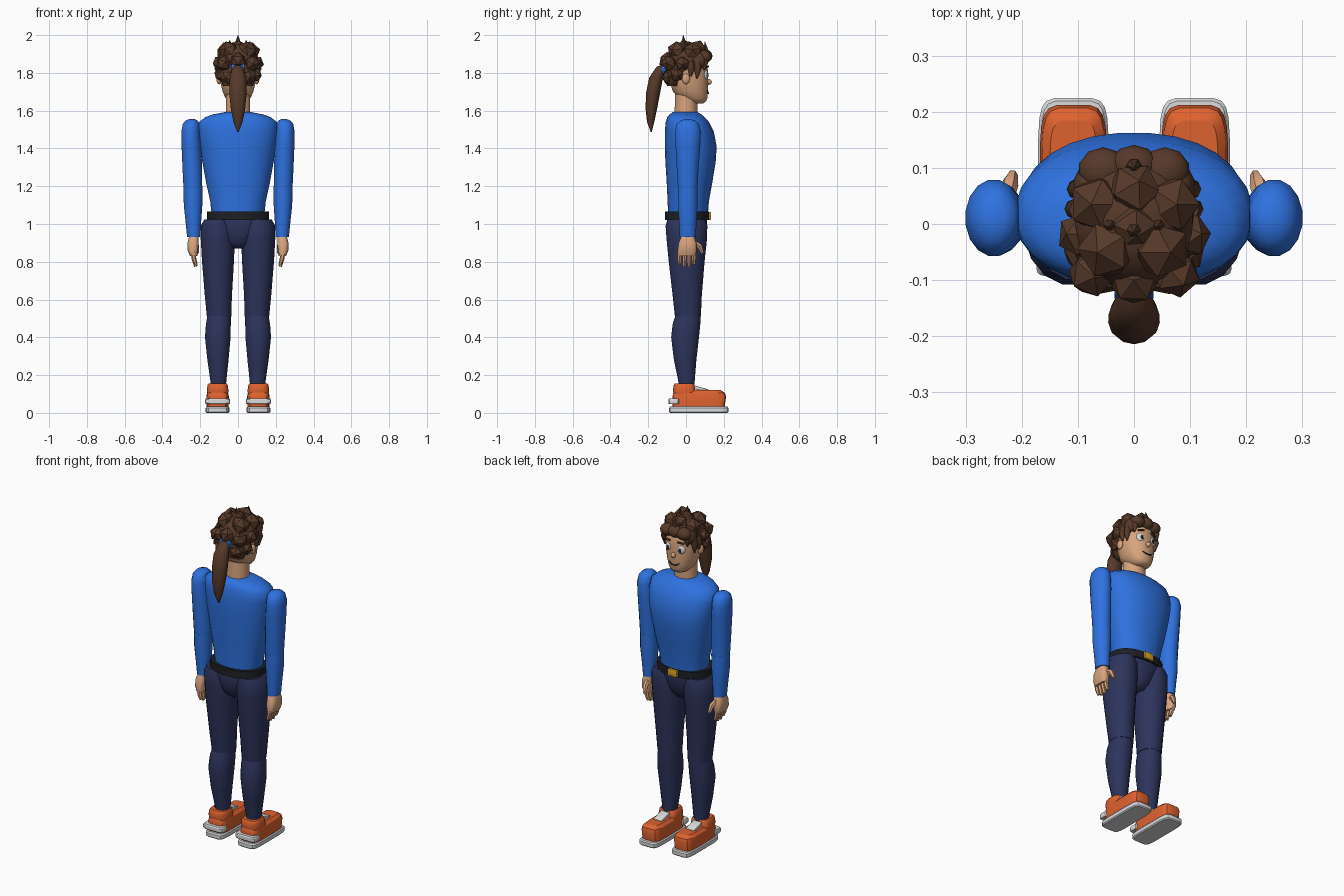
import bpy, bmesh, math
from mathutils import Vector, Matrix


def material(name, r, g, b):
    m = bpy.data.materials.new(name)
    lin = [((c / 255 + 0.055) / 1.055) ** 2.4 for c in (r, g, b)]
    m.diffuse_color = (*lin, 1)
    return m


BLUE = material("shirt blue", 46, 114, 224)
NAVY = material("trouser navy", 45, 52, 92)
ORANGE = material("shoe orange", 222, 98, 46)
SKIN = material("skin", 216, 164, 126)
HAIR = material("hair brown", 86, 57, 41)
WHITE = material("white", 218, 219, 220)
BLACK = material("belt black", 30, 31, 36)
GOLD = material("buckle gold", 214, 164, 40)


def finish(name, bm, mat, smooth=True, angle=40):
    bmesh.ops.recalc_face_normals(bm, faces=bm.faces)
    me = bpy.data.meshes.new(name)
    bm.to_mesh(me)
    bm.free()
    me.materials.append(mat)
    ob = bpy.data.objects.new(name, me)
    bpy.context.collection.objects.link(ob)
    if smooth:
        bpy.ops.object.select_all(action='DESELECT')
        ob.select_set(True)
        bpy.context.view_layer.objects.active = ob
        bpy.ops.object.shade_smooth_by_angle(angle=math.radians(angle))
    return ob


def loft(name, sections, mat, n=20, power=2.0, angle=40):
    """Stack of rounded sections: z, x centre, y back, y front, half width."""
    bm = bmesh.new()
    rings = []
    for z, cx, y0, y1, rx in sections:
        ring = []
        for i in range(n):
            a = 2 * math.pi * (i + 0.5) / n
            c, s = math.cos(a), math.sin(a)
            px = math.copysign(abs(c) ** (2 / power), c) * rx
            py = math.copysign(abs(s) ** (2 / power), s) * (y1 - y0) / 2
            ring.append(bm.verts.new((cx + px, (y0 + y1) / 2 + py, z)))
        rings.append(ring)
    for a, b in zip(rings, rings[1:]):
        for i in range(n):
            j = (i + 1) % n
            bm.faces.new((a[i], a[j], b[j], b[i]))
    bm.faces.new(rings[0])
    bm.faces.new(rings[-1])
    return finish(name, bm, mat, True, angle)


def ball(name, loc, size, mat, sub=3, smooth=True, rot=(0, 0, 0)):
    bm = bmesh.new()
    bmesh.ops.create_icosphere(bm, subdivisions=sub, radius=1)
    ob = finish(name, bm, mat, smooth, 80)
    ob.location, ob.scale, ob.rotation_euler = loc, size, rot
    return ob


def block(name, loc, size, mat, bevel=0.008, rot=(0, 0, 0)):
    bm = bmesh.new()
    bmesh.ops.create_cube(bm, size=1)
    bmesh.ops.scale(bm, vec=size, verts=bm.verts)
    if bevel:
        bmesh.ops.bevel(bm, geom=bm.edges[:], offset=bevel, segments=2, affect='EDGES', profile=0.5)
    ob = finish(name, bm, mat)
    ob.location, ob.rotation_euler = loc, rot
    return ob


def tube(name, pts, radii, mat, n=8, squash=1.0, cap=True):
    """Tapered tube along a path in the vertical plane."""
    bm = bmesh.new()
    rings = []
    pts = [Vector(p) for p in pts]
    for i, p in enumerate(pts):
        t = (pts[min(i + 1, len(pts) - 1)] - pts[max(i - 1, 0)]).normalized()
        side = Vector((1, 0, 0)) if abs(t.x) < 0.7 else Vector((0, 0, 1))
        u = (side - t * side.dot(t)).normalized()
        v = t.cross(u)
        rings.append([bm.verts.new(p + radii[i] * (math.cos(a) * u + squash * math.sin(a) * v))
                      for a in (2 * math.pi * k / n for k in range(n))])
    for a, b in zip(rings, rings[1:]):
        for k in range(n):
            bm.faces.new((a[k], a[(k + 1) % n], b[(k + 1) % n], b[k]))
    bm.faces.new(rings[0])
    bm.faces.new(rings[-1])
    return finish(name, bm, mat, True, 50)


# Torso, belt and pelvis
loft("torso", [(1.03, 0, -.095, .115, .138), (1.12, 0, -.098, .122, .148), (1.22, 0, -.103, .14, .17),
               (1.33, 0, -.11, .158, .19), (1.41, 0, -.113, .163, .203), (1.49, 0, -.113, .148, .212),
               (1.54, 0, -.108, .122, .207), (1.565, 0, -.1, .1, .175), (1.58, 0, -.088, .082, .135),
               (1.592, 0, -.07, .062, .072)], BLUE, 28, 2.2, 60)
loft("belt", [(1.02, 0, -.112, .122, .165), (1.065, 0, -.112, .122, .165)], BLACK, 28, 2.3)
block("belt_buckle", (0, .125, 1.043), (.062, .016, .042), GOLD, .004)
loft("pelvis", [(.87, 0, -.055, .06, .045), (.9, 0, -.085, .085, .08), (.95, 0, -.1, .105, .108),
                (1.0, 0, -.105, .112, .15), (1.03, 0, -.1, .112, .155)], NAVY, 20, 2.2, 60)

for s, side in ((-1, "left"), (1, "right")):
    # Legs
    loft(side + "_thigh", [(.51, s * .1, -.06, .08, .066), (.62, s * .104, -.072, .085, .073),
                           (.8, s * .106, -.093, .1, .086), (.92, s * .107, -.105, .113, .092),
                           (.99, s * .108, -.11, .115, .09), (1.025, s * .105, -.1, .105, .075)], NAVY, 16, 2.1, 60)
    loft(side + "_shin", [(.12, s * .104, -.04, .045, .04), (.17, s * .104, -.042, .047, .043),
                          (.28, s * .106, -.065, .056, .057), (.4, s * .107, -.08, .07, .069),
                          (.47, s * .104, -.072, .077, .067), (.515, s * .1, -.058, .078, .063)], NAVY, 16, 2.1, 60)
    # Arms
    loft(side + "_upper_arm", [(1.16, s * .238, -.042, .06, .05), (1.3, s * .242, -.05, .068, .053),
                               (1.42, s * .247, -.057, .077, .053), (1.49, s * .25, -.058, .08, .051),
                               (1.53, s * .248, -.05, .07, .045), (1.547, s * .246, -.03, .05, .033),
                               (1.555, s * .244, -.008, .025, .015)], BLUE, 16, 2.0, 70)
    loft(side + "_forearm", [(.93, s * .234, -.034, .053, .036), (1.0, s * .236, -.037, .056, .041),
                             (1.1, s * .238, -.044, .063, .05), (1.18, s * .238, -.044, .062, .051)],
         BLUE, 16, 2.0, 60)
    # Hands
    loft(side + "_palm", [(.83, s * .235, -.045, .052, .02), (.86, s * .239, -.046, .057, .028),
                          (.9, s * .238, -.04, .056, .03), (.935, s * .234, -.026, .044, .025)],
         SKIN, 12, 3.2)
    for i in range(4):
        y = -.034 + .025 * i
        low = .775 if i in (1, 2) else .787
        tube(f"{side}_finger_{i + 1}", [(s * .238, y, .85), (s * .233, y, .815), (s * .223, y, low)],
             (.0125, .0125, .009), SKIN, 6)
    tube(side + "_thumb", [(s * .23, .035, .905), (s * .222, .07, .885), (s * .216, .088, .845)],
         (.014, .016, .009), SKIN, 6)
    # Shoes
    cx = s * .108
    loft(side + "_sole", [(0, cx, -.084, .22, .058), (.006, cx, -.09, .225, .063),
                          (.026, cx, -.09, .225, .063), (.033, cx, -.084, .22, .058)], WHITE, 20, 6, 30)
    loft(side + "_heel_band", [(.046, cx, -.09, -.035, .063), (.052, cx, -.094, -.035, .066),
                               (.07, cx, -.094, -.035, .066), (.076, cx, -.09, -.035, .063)], WHITE, 20, 6, 30)
    loft(side + "_shoe", [(.03, cx, -.072, .205, .058), (.085, cx, -.072, .213, .06),
                          (.105, cx, -.068, .207, .056), (.12, cx, -.06, .185, .042)], ORANGE, 20, 5, 30)
    loft(side + "_shoe_collar", [(.1, cx, -.065, .052, .056), (.118, cx, -.07, .05, .058),
                                 (.148, cx, -.066, .045, .054), (.156, cx, -.06, .04, .048)], ORANGE, 16, 3.5, 30)
    block(side + "_shoe_tongue", (cx, .077, .127), (.056, .085, .018), WHITE, .005, (-.28, 0, 0))

# Neck and head
loft("neck", [(1.57, 0, -.062, .062, .066), (1.69, 0, -.058, .062, .064)], SKIN, 20)
loft("head", [(1.638, 0, .03, .09, .03), (1.648, 0, .005, .106, .05), (1.668, 0, -.035, .114, .067),
              (1.7, 0, -.07, .117, .082), (1.75, 0, -.085, .118, .094), (1.81, 0, -.09, .117, .1),
              (1.86, 0, -.088, .11, .098), (1.9, 0, -.07, .09, .08), (1.925, 0, -.03, .05, .04)],
     SKIN, 24, 2.2, 70)
ball("nose", (0, .121, 1.752), (.014, .016, .016), SKIN, 2)
tube("mouth", [(.034 * k / 3, .1185 - .0008 * k * k, 1.692 + .0014 * k * k) for k in range(-3, 4)],
     [.002, .004, .004, .004, .004, .004, .002], BLACK, 6)
for s, side in ((-1, "left"), (1, "right")):
    ball(side + "_ear", (s * .1, .0, 1.768), (.014, .021, .029), SKIN, 2)
    ball(side + "_eye", (s * .042, .104, 1.79), (.023, .012, .026), WHITE, 3, True, (0, 0, -s * .3))
    ball(side + "_pupil", (s * .04, .114, 1.788), (.01, .005, .014), BLACK, 2, True, (0, 0, -s * .3))
    block(side + "_eyebrow", (s * .043, .112, 1.832), (.04, .012, .009), HAIR, .003, (0, s * .15, -s * .3))

# Hair: smooth cap under faceted curls
loft("hair_cap", [(1.73, 0, -.1, -.03, .08), (1.79, 0, -.112, -.01, .105), (1.84, 0, -.115, .09, .11),
                  (1.88, 0, -.11, .118, .106), (1.92, 0, -.085, .1, .085), (1.95, 0, -.04, .05, .045)],
     HAIR, 16, 2.1, 70)
curls = [(.066, .035, 1.91, .053), (.047, -.045, 1.915, .055), (.096, -.02, 1.85, .042),
         (.075, -.088, 1.85, .044), (.09, -.05, 1.79, .038), (.05, -.088, 1.775, .04)]
for k, (x, y, z, r) in enumerate(curls):
    for s in (-1, 1):
        ball(f"hair_curl_{k}_{s}", (s * x, y, z), (r, r, r), HAIR, 1, False, (.3 * k, .2 * s, s * .7 * k))
for k, (y, z, r) in enumerate([(-.1, 1.865, .046), (-.005, 1.93, .046), (.06, 1.925, .05)]):
    ball(f"hair_crown_{k}", (0, y, z), (r, r, r), HAIR, 1, False, (.4 * k, 0, .3))

# Fringe, temple locks and top tufts
ball("fringe_middle", (0, .103, 1.89), (.044, .038, .036), HAIR, 2)
for s in (-1, 1):
    ball(f"fringe_side_{s}", (s * .055, .095, 1.885), (.045, .042, .036), HAIR, 2)
    ball(f"fringe_corner_{s}", (s * .082, .066, 1.865), (.027, .04, .045), HAIR, 2)
    tube(f"temple_lock_{s}", [(s * .09, .06, 1.87), (s * .101, .062, 1.82), (s * .099, .058, 1.77)],
         (.018, .019, .004), HAIR, 8)
    tube(f"side_lock_{s}", [(s * .098, .025, 1.86), (s * .106, .027, 1.82), (s * .104, .025, 1.78)],
         (.018, .018, .005), HAIR, 8)
    tube(f"forehead_lock_{s}", [(s * .07, .098, 1.88), (s * .077, .1, 1.85), (s * .078, .096, 1.815)],
         (.018, .016, .004), HAIR, 8)
for k, (x, y, top) in enumerate([(0, -.015, 2.0), (-.043, -.005, 1.975), (.043, -.005, 1.975), (0, .1, 1.965)]):
    tube(f"hair_tuft_{k}", [(x, y, top - .075), (x, y + .004, top - .035), (x, y, top)],
         (.018, .013, .001), HAIR, 6)

# Ponytail and its tie
tie = loft("hair_tie", [(-.012, 0, -.036, .036, .036), (.012, 0, -.036, .036, .036)], BLUE, 14)
tie.location, tie.rotation_euler = (0, -.118, 1.825), (1.2, 0, 0)
tube("ponytail", [(0, -.1, 1.83), (0, -.135, 1.815), (0, -.16, 1.765), (0, -.175, 1.69),
                  (0, -.184, 1.61), (0, -.187, 1.54), (0, -.184, 1.488)],
     (.024, .034, .045, .046, .038, .024, .004), HAIR, 12, .8)
